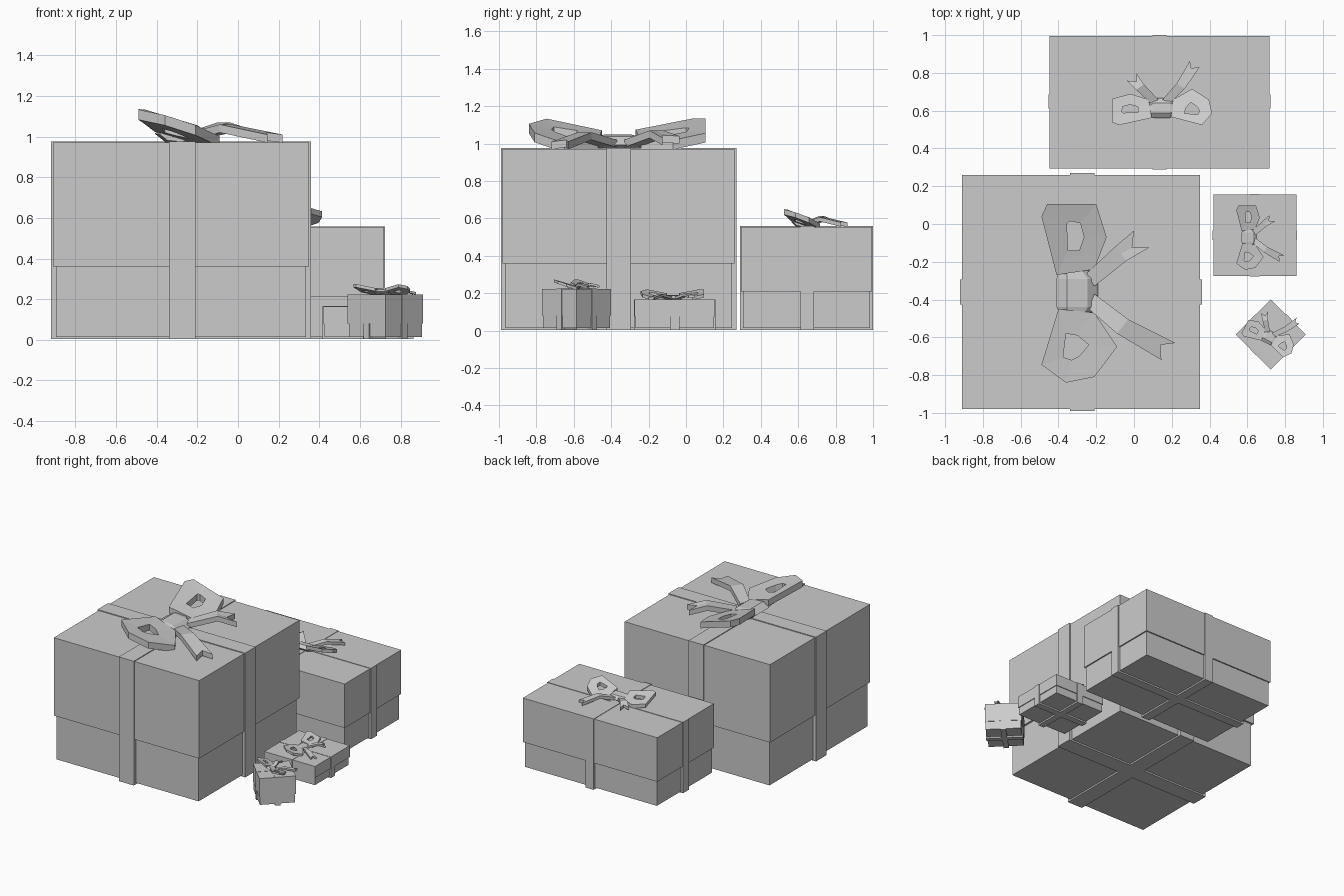
import bpy, bmesh
from math import radians, cos, sin, pi
from mathutils import Matrix

if "Cube" in bpy.data.objects:
    bpy.data.objects.remove(bpy.data.objects["Cube"])


def finish(name, bm, mat):
    bmesh.ops.transform(bm, matrix=mat, verts=bm.verts)
    bmesh.ops.recalc_face_normals(bm, faces=bm.faces)
    me = bpy.data.meshes.new(name)
    bm.to_mesh(me)
    bm.free()
    ob = bpy.data.objects.new(name, me)
    bpy.context.collection.objects.link(ob)
    return ob


def block(name, sx, sy, z0, z1, mat):
    bm = bmesh.new()
    bmesh.ops.create_cube(bm, size=1)
    fit = Matrix.Translation((0, 0, (z0 + z1) / 2)) @ Matrix.Diagonal((sx, sy, z1 - z0, 1))
    return finish(name, bm, mat @ fit)


def strip(name, left, right, thick, mat, closed=False):
    """Thick ribbon between two edges of (x, y, z) points."""
    bm = bmesh.new()
    rows = []
    for a, b in zip(left, right):
        rows.append([bm.verts.new((p[0], p[1], p[2] + d))
                     for p, d in ((a, thick / 2), (b, thick / 2), (b, -thick / 2), (a, -thick / 2))])
    n = len(rows)
    for i in range(n if closed else n - 1):
        r, s = rows[i], rows[(i + 1) % n]
        for k in range(4):
            bm.faces.new((r[k], r[(k + 1) % 4], s[(k + 1) % 4], s[k]))
    if not closed:
        bm.faces.new(rows[0])
        bm.faces.new(rows[-1][::-1])
    return finish(name, bm, mat)


# Bow shape: loops along y, tails towards +x, sitting on z = 0
LOOP_A = ([(-.11, .09), (-.19, .40), (-.16, .465), (.10, .465), (.155, .29), (.09, .12)],
          [(-.05, .22), (-.055, .36), (-.04, .375), (.015, .365), (.035, .29), (.01, .22)])
LOOP_B = ([(-.10, -.09), (-.19, -.385), (-.06, -.48), (.09, -.45), (.21, -.29), (.09, -.11)],
          [(-.06, -.22), (-.075, -.345), (-.03, -.36), (.01, -.34), (.06, -.28), (.0, -.23)])
TAIL_A = ([(.05, .10, .03), (.20, .24, .08), (.30, .325, .05)],
          [(.09, .03, .03), (.26, .165, .08), (.38, .235, .04)], (.29, .235, .055))
TAIL_B = ([(.09, -.01, .03), (.27, -.145, .07), (.52, -.27, .02)],
          [(.06, -.09, .03), (.21, -.22, .07), (.445, -.36, .02)], (.44, -.28, .03))


def tilt(p, lift):
    return (p[0], p[1], .035 - .3 * p[0] + .12 * abs(p[1]) + lift)


def tail(name, left, right, notch, mat):
    # last span split down the middle for the swallowtail notch
    mid = [tuple((a + b) / 2 for a, b in zip(p, q)) for p, q in zip(left, right)][:2] + [notch]
    strip(name + "_left", left, mid, .04, mat)
    strip(name + "_right", mid, right, .04, mat)


def bow(name, mat):
    for tag, (outer, inner) in (("a", LOOP_A), ("b", LOOP_B)):
        strip(f"{name}_loop_{tag}", [tilt(p, 0) for p in outer],
              [tilt(p, -.005) for p in inner], .05, mat, closed=True)
    for tag, t in (("a", TAIL_A), ("b", TAIL_B)):
        tail(f"{name}_tail_{tag}", *t, mat)
    # faceted knot pinched at both ends
    bm = bmesh.new()
    rings = []
    for y, r, cx in ((-.13, .075, -.01), (-.08, .11, 0), (.07, .11, 0), (.12, .075, -.02)):
        rings.append([bm.verts.new((cx + r * cos(k * pi / 3), y,
                                    .034 + .4 * r * sin(k * pi / 3) - .1 * r * cos(k * pi / 3)))
                      for k in range(6)])
    for r, s in zip(rings, rings[1:]):
        for k in range(6):
            bm.faces.new((r[k], r[(k + 1) % 6], s[(k + 1) % 6], s[k]))
    bm.faces.new(rings[0])
    bm.faces.new(rings[-1])
    finish(name + "_knot", bm, mat)


def gift(name, cx, cy, sx, sy, zlid, ztop, rib, rib_at, bow_at, bow_scale, bow_turn, turn=0, inset=.03, lip=.01, z0=.015):
    mat = Matrix.Translation((cx, cy, 0)) @ Matrix.Rotation(radians(turn), 4, 'Z')
    block(name + "_base", sx - inset, sy - inset, z0, zlid + .02, mat)
    block(name + "_lid", sx, sy, zlid, ztop, mat)
    # crossed ribbons wrapping the box
    rx, ry = rib_at[0] - cx, rib_at[1] - cy
    zr = ztop + lip * .6
    block(name + "_ribbon_front_back", rib, sy + 2 * lip, .003, zr, mat @ Matrix.Translation((rx, 0, 0)))
    block(name + "_ribbon_sides", sx + 2 * lip, rib, .003, zr, mat @ Matrix.Translation((0, ry, 0)))
    bow(name + "_bow", Matrix.Translation((*bow_at, ztop)) @ Matrix.Rotation(radians(bow_turn), 4, 'Z')
        @ Matrix.Diagonal((*bow_scale, 1)))


gift("large_gift", -.28, -.36, 1.26, 1.24, .36, .97, .13, (-.275, -.36),
     (-.30, -.36), (1, 1, 1), 0)
gift("wide_gift", .135, .645, 1.165, .70, .21, .555, .073, (.135, .648),
     (.145, .615), (.48, .56, .57), 90, inset=.02, lip=.006)
gift("flat_gift", .64, -.06, .44, .43, .075, .165, .05, (.64, -.06),
     (.61, -.07), (.36, .36, .34), 0, inset=.012, lip=.004)
gift("small_gift", .725, -.585, .262, .262, .08, .223, .038, (.725, -.585),
     (.715, -.60), (.31, .30, .31), 62, turn=45, inset=.008, lip=.003)
